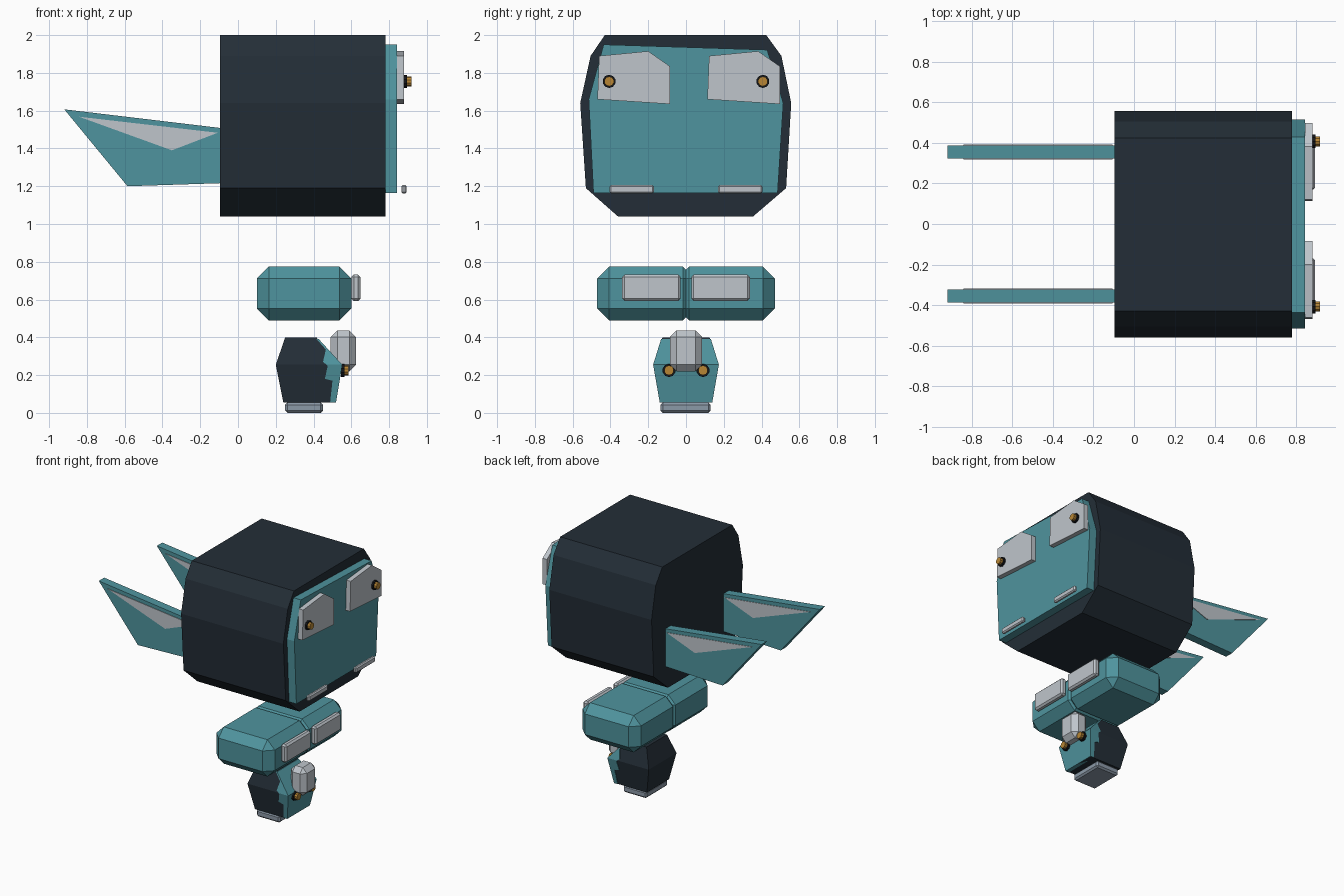
import bpy, bmesh, math
from mathutils import Vector

if "Cube" in bpy.data.objects:
    bpy.data.objects.remove(bpy.data.objects["Cube"])


def mat(name, rgb):
    m = bpy.data.materials.new(name)
    m.diffuse_color = (*rgb, 1)
    m.use_nodes = True
    m.node_tree.nodes["Principled BSDF"].inputs["Base Color"].default_value = m.diffuse_color
    return m


TEAL = mat("teal", (0.078, 0.296, 0.342))
DARK = mat("dark slate", (0.017, 0.027, 0.038))
GREY = mat("light grey", (0.52, 0.56, 0.60))
STEEL = mat("steel blue", (0.26, 0.32, 0.39))
GOLD = mat("gold", (0.48, 0.24, 0.035))
BLACK = mat("black", (0.007, 0.008, 0.010))


def finish(name, bm, material):
    bmesh.ops.recalc_face_normals(bm, faces=bm.faces[:])
    me = bpy.data.meshes.new(name)
    bm.to_mesh(me)
    bm.free()
    me.materials.append(material)
    ob = bpy.data.objects.new(name, me)
    bpy.context.collection.objects.link(ob)
    return ob


def prism(name, pts, axis, a, b, material):
    """Extrude a profile along x (points are y,z) or y (points are x,z)."""
    bm = bmesh.new()
    def at(p, d):
        return (d, p[0], p[1]) if axis == "x" else (p[0], d, p[1])
    lo = [bm.verts.new(at(p, a)) for p in pts]
    hi = [bm.verts.new(at(p, b)) for p in pts]
    bm.faces.new(lo)
    bm.faces.new(hi)
    n = len(pts)
    for i in range(n):
        j = (i + 1) % n
        bm.faces.new((lo[i], lo[j], hi[j], hi[i]))
    return finish(name, bm, material)


def box(name, x, y, z, material, bevel):
    bm = bmesh.new()
    bmesh.ops.create_cube(bm, size=1)
    for v in bm.verts:
        v.co = Vector([(r[0] + r[1]) / 2 + c * (r[1] - r[0]) for r, c in zip((x, y, z), v.co)])
    bmesh.ops.bevel(bm, geom=bm.edges[:], offset=bevel, segments=1, affect="EDGES")
    return finish(name, bm, material)


def loft(name, rings, material, grow=0.0):
    """Stack of rectangles: z, x0, x1, half width in y."""
    bm = bmesh.new()
    prev = None
    for z, x0, x1, w in rings:
        x0, x1, w = x0 - grow, x1 + grow, w + grow
        ring = [bm.verts.new(c) for c in ((x0, -w, z), (x1, -w, z), (x1, w, z), (x0, w, z))]
        if prev:
            for i in range(4):
                j = (i + 1) % 4
                bm.faces.new((prev[i], prev[j], ring[j], ring[i]))
        else:
            bm.faces.new(ring)
        prev = ring
    bm.faces.new(prev)
    return finish(name, bm, material)


def lamp(name, x, y, z):
    """Gold stud in a dark collar, pointing along +x."""
    for part, r, x0, x1, m in (("collar", 0.035, x, x + 0.018, BLACK),
                               ("stud", 0.026, x, x + 0.04, GOLD)):
        pts = [(y + r * math.cos(math.pi * (k + 0.5) / 5), z + r * math.sin(math.pi * (k + 0.5) / 5))
               for k in range(10)]
        prism(f"{name}_{part}", pts, "x", x0, x1, m)


# large upper shell and its front panel
prism("upper_shell", [(-0.43, 2.0), (0.425, 2.0), (0.505, 1.89), (0.557, 1.64), (0.53, 1.19),
                      (0.355, 1.04), (-0.36, 1.04), (-0.53, 1.19), (-0.56, 1.64), (-0.505, 1.89)],
      "x", -0.095, 0.78, DARK)
prism("front_panel", [(-0.436, 1.95), (0.43, 1.922), (0.515, 1.64), (0.485, 1.165),
                      (-0.49, 1.165), (-0.515, 1.66)], "x", 0.78, 0.843, TEAL)

# plates, studs, bars and fins in pairs
for side, off in (("left", -0.582), ("right", 0.0)):
    prism(f"{side}_panel_plate", [(p + off, z) for p, z in (
        (0.122, 1.89), (0.382, 1.915), (0.497, 1.835), (0.497, 1.635), (0.113, 1.66))],
        "x", 0.843, 0.88, GREY)
for side, s in (("left", -1), ("right", 1)):
    lamp(f"{side}_upper_lamp", 0.878, s * 0.407, 1.755)
    lo, hi = sorted((s * 0.17, s * 0.405))
    box(f"{side}_lower_bar", (0.865, 0.893), (lo, hi), (1.162, 1.206), GREY, 0.008)

    # fins with thin triangle inlays on both faces
    y = s * 0.355
    prism(f"{side}_fin", [(-0.92, 1.607), (-0.09, 1.508), (-0.09, 1.216), (-0.585, 1.20)],
          "y", y - 0.033, y + 0.033, TEAL)
    prism(f"{side}_fin_inlay", [(-0.842, 1.568), (-0.107, 1.483), (-0.35, 1.39)],
          "y", y - 0.037, y + 0.037, GREY)

    # middle blocks overlapping at the centre, with front plates
    lo, hi = sorted((s * 0.47, -s * 0.047))
    box(f"{side}_middle_block", (0.10, 0.60), (lo, hi), (0.49, 0.775), TEAL, 0.063)
    lo, hi = sorted((s * 0.028, s * 0.338))
    box(f"{side}_middle_plate", (0.60, 0.648), (lo, hi), (0.592, 0.732), GREY, 0.013)

    lamp(f"{side}_lower_lamp", 0.545, s * 0.09, 0.225)

# lower body: dark core with a jagged-edged teal front
rings = [(0.055, 0.24, 0.515, 0.135), (0.255, 0.20, 0.548, 0.17), (0.40, 0.25, 0.415, 0.125)]
loft("lower_body", rings, DARK)
front = loft("lower_front", rings, TEAL, 0.004)
cutter = prism("front_cutter", [(0.415, 0.392), (0.465, 0.335), (0.45, 0.27), (0.475, 0.25),
                                (0.46, 0.18), (0.50, 0.17), (0.485, 0.03), (0.8, 0.03), (0.8, 0.392)],
               "y", -0.4, 0.4, TEAL)
cutter.hide_render = True
mod = front.modifiers.new("cut", "BOOLEAN")
mod.operation = "INTERSECT"
mod.solver = "EXACT"
mod.object = cutter
bpy.context.view_layer.objects.active = front
bpy.ops.object.modifier_apply(modifier=mod.name)
bpy.data.objects.remove(cutter)

# snout block and base
box("snout", (0.49, 0.625), (-0.086, 0.086), (0.22, 0.437), GREY, 0.036)
box("base", (0.25, 0.45), (-0.135, 0.13), (0.0, 0.055), STEEL, 0.012)
